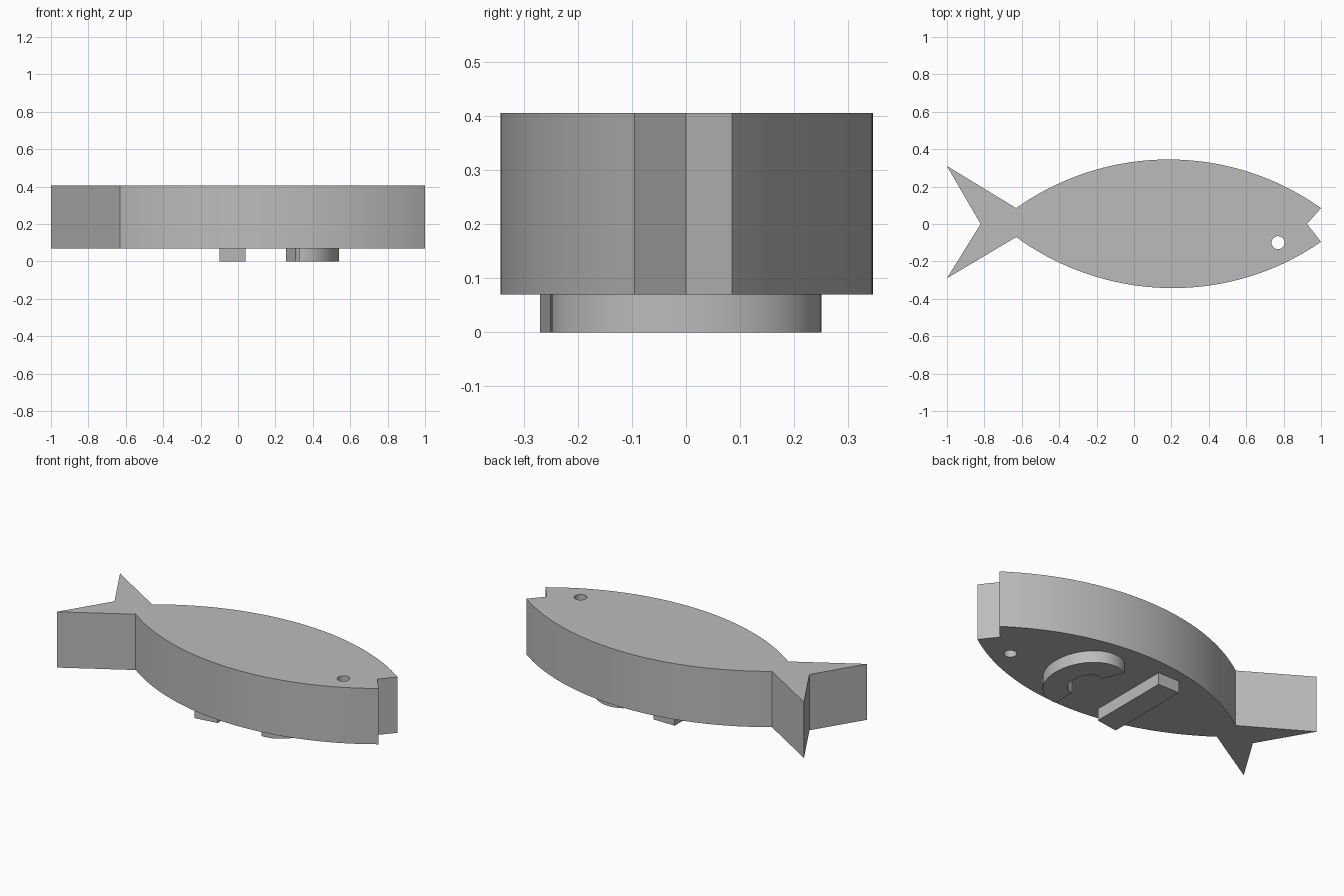
import bpy
import bmesh
from math import sin, cos, pi, radians, sqrt

cube = bpy.data.objects.get("Cube")
if cube:
    bpy.data.objects.remove(cube, do_unlink=True)

grey = bpy.data.materials.new("plain_grey")
grey.use_nodes = True
grey.diffuse_color = (0.5, 0.5, 0.5, 1)
grey.node_tree.nodes["Principled BSDF"].inputs["Base Color"].default_value = (0.5, 0.5, 0.5, 1)

UNDERSIDE, TOP = 0.07, 0.405


def slab(name, loops, low, high):
    """Extrude closed outlines from low to high; later loops become holes."""
    curve = bpy.data.curves.new(name, "CURVE")
    curve.dimensions = "2D"
    curve.fill_mode = "BOTH"
    curve.extrude = (high - low) / 2
    for points in loops:
        spline = curve.splines.new("POLY")
        spline.points.add(len(points) - 1)
        for point, (x, y) in zip(spline.points, points):
            point.co = (x, y, 0, 1)
        spline.use_cyclic_u = True
    obj = bpy.data.objects.new(name, curve)
    bpy.context.collection.objects.link(obj)
    bpy.ops.object.select_all(action="DESELECT")
    obj.select_set(True)
    bpy.context.view_layer.objects.active = obj
    bpy.ops.object.convert(target="MESH")
    obj = bpy.context.object
    # Weld caps to walls and set the slab at its height
    bm = bmesh.new()
    bm.from_mesh(obj.data)
    bmesh.ops.remove_doubles(bm, verts=bm.verts, dist=0.0001)
    bmesh.ops.translate(bm, verts=bm.verts, vec=(0, 0, (low + high) / 2))
    bmesh.ops.recalc_face_normals(bm, faces=bm.faces)
    bm.to_mesh(obj.data)
    bm.free()
    obj.data.materials.clear()
    obj.data.materials.append(grey)
    bpy.ops.object.shade_smooth_by_angle(angle=radians(25))
    return obj


def ellipse(cx, cy, rx, ry, start, end, count):
    steps = [start + (end - start) * i / count for i in range(count + 1)]
    return [(cx + rx * cos(a), cy + ry * sin(a)) for a in steps]


def flank(start, end, rise, count=40):
    """Shallow circular bow between two points."""
    half = (end[0] - start[0]) / 2
    radius = (half * half + rise * rise) / (2 * abs(rise))
    side = 1 if rise > 0 else -1
    points = []
    for i in range(count + 1):
        t = i / count
        offset = (2 * t - 1) * half
        bow = sqrt(radius ** 2 - offset ** 2) - radius + abs(rise)
        points.append((start[0] + 2 * half * t,
                       start[1] + (end[1] - start[1]) * t + side * bow))
    return points


# Fish body with forked tail, notched mouth and drilled eye
back = flank((-0.63, 0.085), (1, 0.085), 0.26)
belly = flank((-0.63, -0.07), (1, -0.095), -0.26)
outline = back + [(0.925, 0)] + belly[::-1] + [(-1, -0.29), (-0.82, 0), (-1, 0.31)]
eye_hole = ellipse(0.77, -0.1, 0.035, 0.035, 0, 2 * pi, 32)[:-1]
slab("fish_body", [outline, eye_hole], UNDERSIDE, TOP)

# Curved rib under the head end
outer = ellipse(0.34, 0, 0.2, 0.25, radians(-93), radians(115), 36)
inner = ellipse(0.34, 0, 0.075, 0.11, radians(-93), radians(115), 36)
slab("curved_foot_rib", [outer + inner[::-1]], 0, UNDERSIDE)

# Straight rib under the tail end
slab("straight_foot_rib", [[(-0.1, -0.27), (0.04, -0.25), (0.04, 0.25), (-0.1, 0.25)]],
     0, UNDERSIDE)
